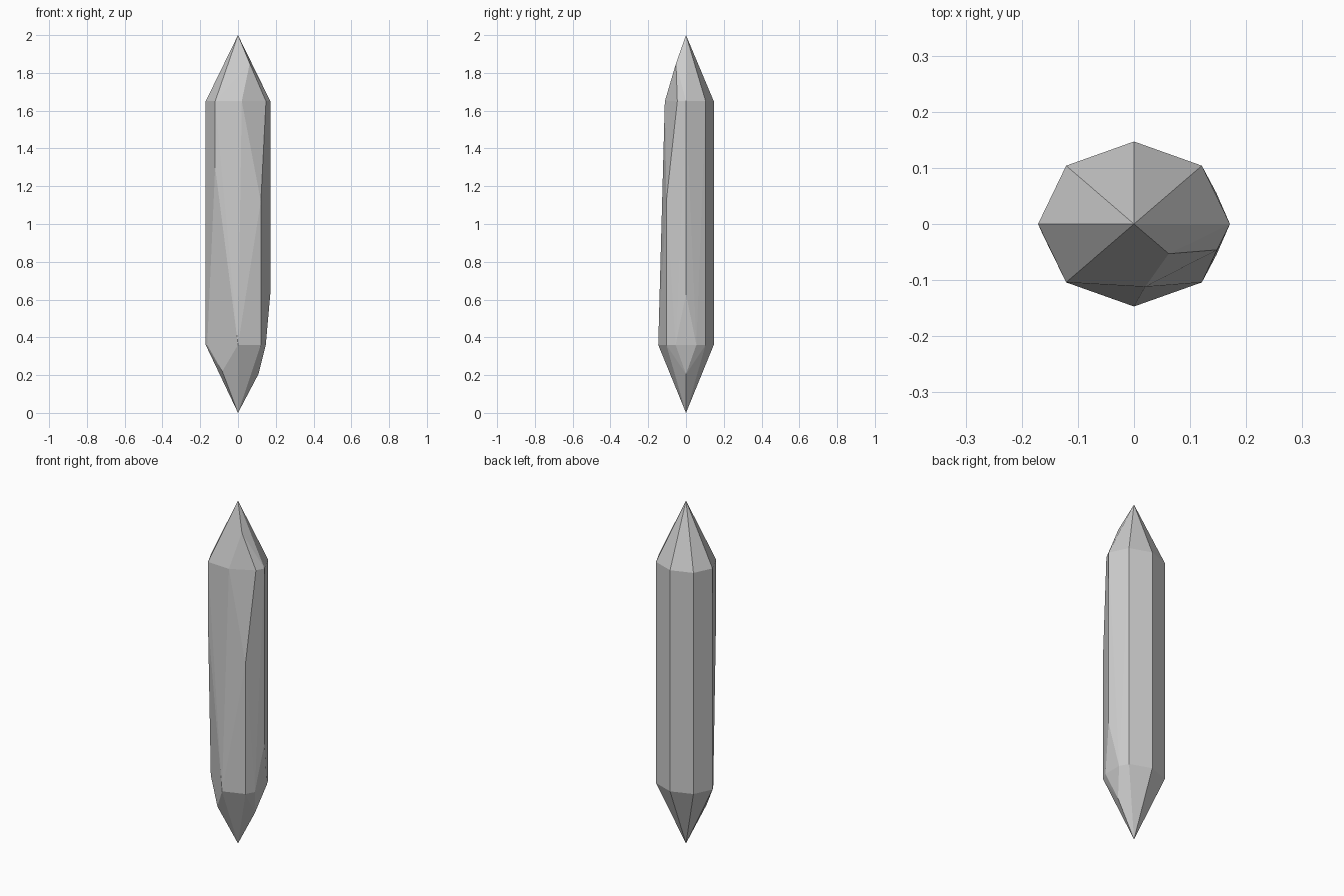
import bpy, bmesh, math

if "Cube" in bpy.data.objects:
    bpy.data.objects.remove(bpy.data.objects["Cube"])

RX, RY = 0.171, 0.147          # half width and half depth of the octagon
Z_LOW, Z_HIGH = 0.36, 1.65     # shoulder heights


def ring(z, skip):
    """Octagon corners at height z, leaving out the chipped ones."""
    return [(RX * math.cos(i * math.pi / 4), RY * math.sin(i * math.pi / 4), z)
            for i in range(8) if i not in skip]


# tips and the two shoulder rings
points = [(0, 0, 0), (0, 0, 2)]
points += ring(Z_LOW, skip=(0, 5))
points += ring(Z_HIGH, skip=(6, 7))

# long chip on the upper front right corner
points += [(0.062, -0.053, 1.85), (0.02, -0.112, Z_HIGH),
           (0.148, -0.046, Z_HIGH), (0.121, -0.104, 1.12)]
# chip on the lower right corner
points += [(0.171, 0, 0.63), (0.147, -0.055, Z_LOW),
           (0.147, 0.055, Z_LOW), (0.108, 0, 0.205)]
# chip on the lower front left corner
points += [(-0.121, -0.104, 1.3), (-0.163, -0.018, Z_LOW),
           (-0.083, -0.071, 0.22)]

# faceted crystal: convex skin around the corners
bm = bmesh.new()
for p in points:
    bm.verts.new(p)
hull = bmesh.ops.convex_hull(bm, input=bm.verts)
loose = [v for v in bm.verts if not v.link_faces]
bmesh.ops.delete(bm, geom=loose, context='VERTS')
bmesh.ops.dissolve_limit(bm, angle_limit=math.radians(1),
                         verts=bm.verts, edges=bm.edges)
bmesh.ops.recalc_face_normals(bm, faces=bm.faces)
mesh = bpy.data.meshes.new("crystal_shard")
bm.to_mesh(mesh)
bm.free()
bpy.context.collection.objects.link(bpy.data.objects.new("crystal_shard", mesh))
